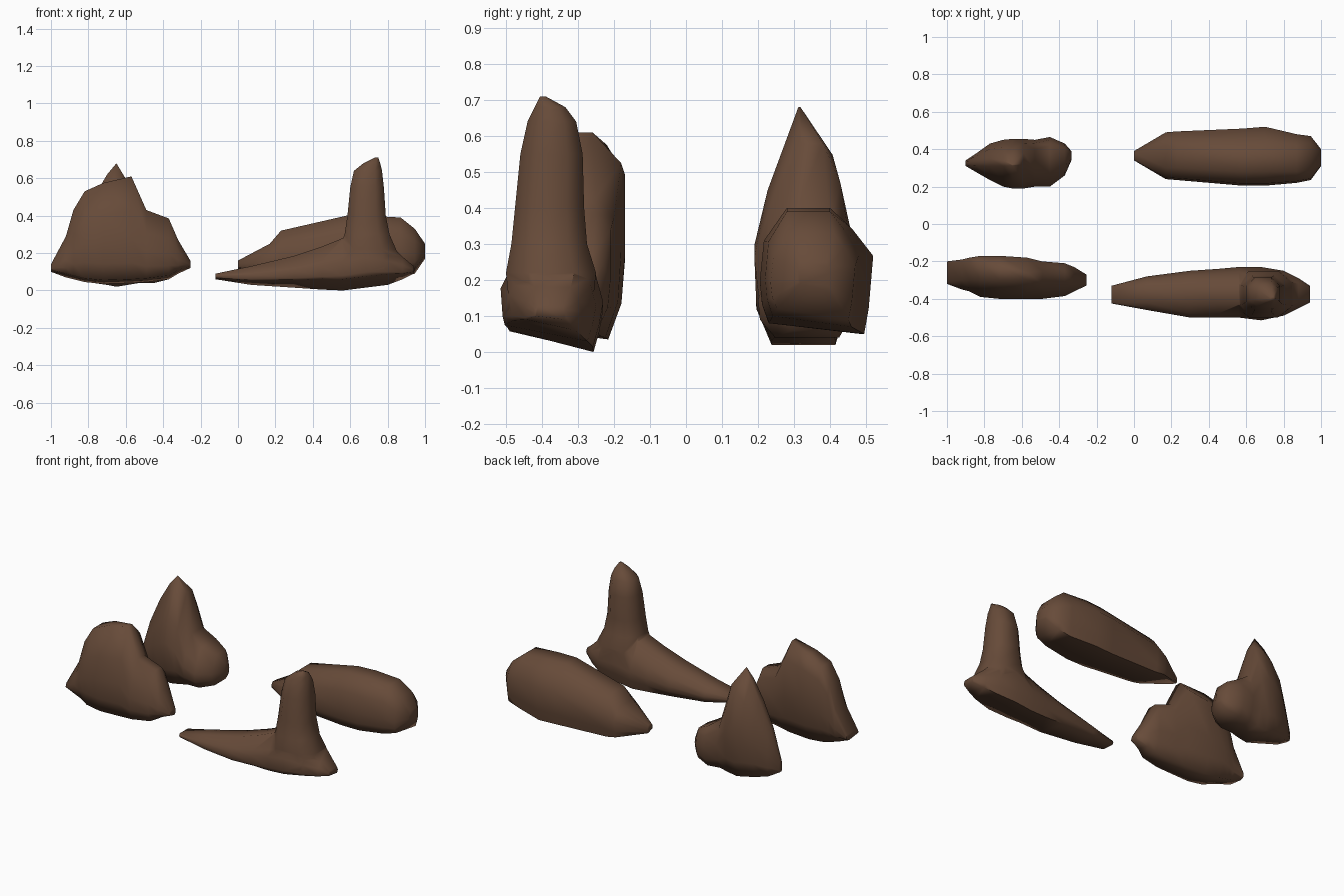
import bpy, bmesh, math

brown = bpy.data.materials.new("dark brown")
brown.diffuse_color = (0.135, 0.07, 0.041, 1)


def finish(name, rings):
    """Skin a list of equal-length rings, cap both ends."""
    bm = bmesh.new()
    loops = [[bm.verts.new(p) for p in r] for r in rings]
    n = len(loops[0])
    for a, b in zip(loops, loops[1:]):
        for i in range(n):
            j = (i + 1) % n
            bm.faces.new((a[i], a[j], b[j], b[i]))
    bm.faces.new(loops[0])
    bm.faces.new(loops[-1])
    bmesh.ops.remove_doubles(bm, verts=bm.verts, dist=0.002)
    bmesh.ops.triangulate(bm, faces=[f for f in bm.faces if len(f.verts) > 4])
    bmesh.ops.recalc_face_normals(bm, faces=bm.faces)
    me = bpy.data.meshes.new(name)
    bm.to_mesh(me)
    bm.free()
    me.materials.append(brown)
    ob = bpy.data.objects.new(name, me)
    bpy.context.collection.objects.link(ob)
    return ob


def smooth(ob):
    bpy.ops.object.select_all(action='DESELECT')
    ob.select_set(True)
    bpy.context.view_layer.objects.active = ob
    bpy.ops.object.shade_smooth_by_angle(angle=math.radians(80))


def rock_along_x(name, stations, lean=(0.3, 0.3), base=(0.2, 0.2),
                 tilt=0.0, mid=(0.42, 0.42), up=(0.68, 0.68)):
    """stations: x, bottom z, top z, y min, y max, crest y min, crest y max.
    Pairs hold the front and back value; tilt lifts the front bottom edge."""
    rings = []
    for x, z0, z1, y0, y1, t0, t1 in stations:
        h, w = z1 - z0, y1 - y0
        low = min(0.2 * h, 0.1)
        lift = min(tilt, 0.25 * h)
        u0, u1 = y0 + (t0 - y0) * lean[0], y1 + (t1 - y1) * lean[1]
        rings.append([(x, y0 + base[0] * w, z0 + lift), (x, y1 - base[1] * w, z0),
                      (x, y1 - 0.04 * w, z0 + low), (x, y1, z0 + mid[1] * h),
                      (x, u1, z0 + up[1] * h), (x, t1, z1), (x, t0, z1),
                      (x, u0, z0 + up[0] * h), (x, y0, z0 + mid[0] * h),
                      (x, y0 + 0.02 * w, z0 + low + 0.4 * lift)])
    return finish(name, rings)


# Front left rock: blunt, steep on its back side
front_left = rock_along_x("front_left_rock", [
    (-1.00, 0.10, 0.14, -0.32, -0.20, -0.31, -0.21),
    (-0.92, 0.07, 0.29, -0.35, -0.19, -0.30, -0.20),
    (-0.88, 0.06, 0.43, -0.36, -0.18, -0.30, -0.20),
    (-0.82, 0.045, 0.53, -0.39, -0.17, -0.30, -0.20),
    (-0.72, 0.035, 0.575, -0.40, -0.17, -0.30, -0.22),
    (-0.57, 0.04, 0.61, -0.40, -0.18, -0.30, -0.26),
    (-0.49, 0.045, 0.43, -0.40, -0.20, -0.32, -0.25),
    (-0.37, 0.06, 0.385, -0.385, -0.21, -0.31, -0.25),
    (-0.32, 0.09, 0.27, -0.36, -0.23, -0.32, -0.26),
    (-0.255, 0.12, 0.16, -0.33, -0.27, -0.32, -0.28)],
    lean=(0.3, 0.0), base=(0.12, 0.2), tilt=0.02, up=(0.68, 0.85))

# Back left rock: pointed spike with a low bulge beside it
back_left = rock_along_x("back_left_rock", [
    (-0.90, 0.08, 0.15, 0.31, 0.34, 0.315, 0.335),
    (-0.84, 0.05, 0.34, 0.275, 0.38, 0.31, 0.34),
    (-0.77, 0.04, 0.50, 0.235, 0.43, 0.31, 0.35),
    (-0.70, 0.03, 0.62, 0.20, 0.45, 0.31, 0.34),
    (-0.65, 0.02, 0.68, 0.19, 0.455, 0.312, 0.318),
    (-0.59, 0.03, 0.58, 0.19, 0.455, 0.32, 0.38),
    (-0.53, 0.04, 0.35, 0.20, 0.45, 0.29, 0.40),
    (-0.45, 0.04, 0.29, 0.20, 0.465, 0.27, 0.42),
    (-0.37, 0.06, 0.25, 0.26, 0.43, 0.31, 0.40),
    (-0.335, 0.11, 0.18, 0.34, 0.39, 0.35, 0.38)],
    lean=(0.3, 0.35), base=(0.18, 0.15), mid=(0.42, 0.5), up=(0.65, 0.8))

# Back right rock: long wedge with a rounded high end
back_right = rock_along_x("back_right_rock", [
    (0.00, 0.11, 0.16, 0.34, 0.39, 0.35, 0.38),
    (0.17, 0.07, 0.25, 0.24, 0.49, 0.30, 0.42),
    (0.23, 0.06, 0.32, 0.235, 0.495, 0.30, 0.41),
    (0.58, 0.05, 0.40, 0.205, 0.51, 0.28, 0.39),
    (0.70, 0.05, 0.40, 0.205, 0.52, 0.28, 0.40),
    (0.87, 0.07, 0.39, 0.22, 0.48, 0.28, 0.40),
    (0.945, 0.09, 0.33, 0.235, 0.47, 0.29, 0.41),
    (1.00, 0.17, 0.25, 0.31, 0.40, 0.32, 0.39)],
    lean=(0.15, 0.5), base=(0.08, 0.08), tilt=0.03, mid=(0.42, 0.62), up=(0.74, 0.84))

# Front right rock: long low tongue with a tilted underside
front_right = rock_along_x("front_right_rock", [
    (-0.12, 0.06, 0.09, -0.425, -0.33, -0.42, -0.34),
    (0.07, 0.03, 0.13, -0.46, -0.28, -0.42, -0.33),
    (0.30, 0.015, 0.185, -0.50, -0.25, -0.43, -0.32),
    (0.45, 0.005, 0.235, -0.50, -0.24, -0.43, -0.32),
    (0.56, 0.00, 0.28, -0.50, -0.23, -0.43, -0.32),
    (0.68, 0.015, 0.31, -0.515, -0.23, -0.45, -0.30),
    (0.80, 0.03, 0.26, -0.49, -0.25, -0.44, -0.30),
    (0.88, 0.06, 0.18, -0.45, -0.29, -0.42, -0.32),
    (0.94, 0.09, 0.13, -0.42, -0.33, -0.41, -0.34)],
    base=(0.04, 0.1), tilt=0.06, mid=(0.55, 0.42))

# Upright horn on the front right rock, stacked in height
corners = [(1, -.5), (1, .5), (.5, 1), (-.5, 1), (-1, .5), (-1, -.5), (-.5, -1), (.5, -1)]
horn_rings = []
for z, x0, x1, y0, y1 in [(0.12, 0.53, 0.87, -0.49, -0.26), (0.22, 0.54, 0.845, -0.50, -0.25),
                          (0.30, 0.57, 0.81, -0.485, -0.275), (0.40, 0.585, 0.79, -0.475, -0.283),
                          (0.55, 0.60, 0.78, -0.46, -0.287), (0.64, 0.62, 0.77, -0.44, -0.305),
                          (0.68, 0.67, 0.76, -0.42, -0.335), (0.71, 0.73, 0.75, -0.405, -0.39)]:
    cx, cy, rx, ry = (x0 + x1) / 2, (y0 + y1) / 2, (x1 - x0) / 2, (y1 - y0) / 2
    horn_rings.append([(cx + rx * a, cy + ry * b, z) for a, b in corners])
horn = finish("horn_helper", horn_rings)

# Merge horn and tongue into one solid
mod = front_right.modifiers.new("union", 'BOOLEAN')
mod.operation = 'UNION'
mod.solver = 'EXACT'
mod.object = horn
bpy.context.view_layer.objects.active = front_right
bpy.ops.object.modifier_apply(modifier="union")
bpy.data.objects.remove(horn)

for rock in (front_left, back_left, back_right, front_right):
    smooth(rock)
